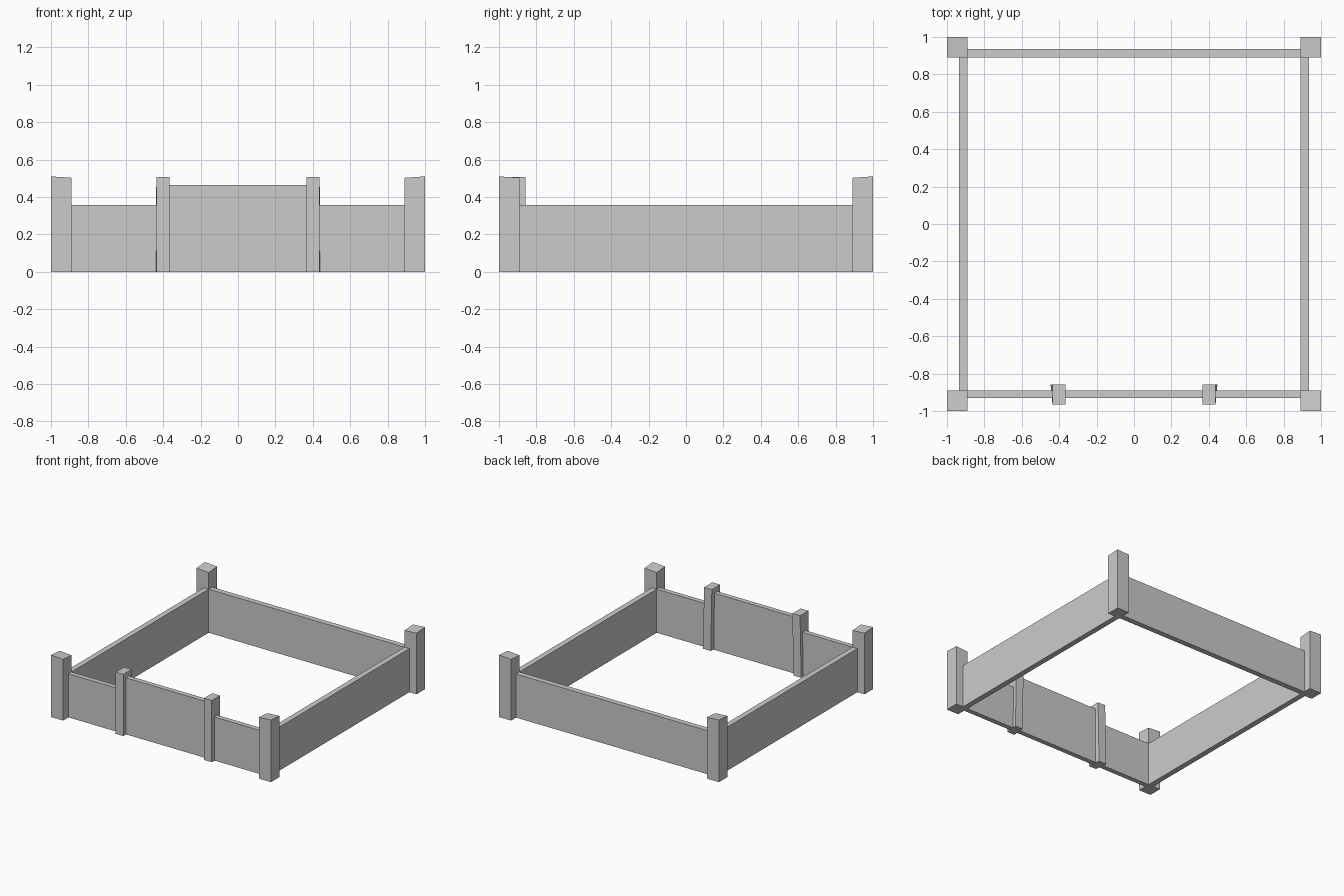
import bpy

if "Cube" in bpy.data.objects:
    bpy.data.objects.remove(bpy.data.objects["Cube"])


def block(name, x, y, z, edit=None):
    """Box from min/max ranges; edit may adjust each corner."""
    corners = [(x[i], y[j], z[k]) for k in (0, 1) for j in (0, 1) for i in (0, 1)]
    if edit:
        corners = [edit(*c) for c in corners]
    faces = [(0, 2, 3, 1), (4, 5, 7, 6), (0, 1, 5, 4),
             (2, 6, 7, 3), (0, 4, 6, 2), (1, 3, 7, 5)]
    mesh = bpy.data.meshes.new(name)
    mesh.from_pydata(corners, [], faces)
    obj = bpy.data.objects.new(name, mesh)
    bpy.context.collection.objects.link(obj)
    return obj


def span(side, inner, outer):
    return tuple(sorted((side * inner, side * outer)))


# Corner tops rise slightly towards the outer corner
def corner_slope(x, y, z):
    if z > 0:
        z = 0.495 + 0.0075 * ((abs(x) > 0.95) + (abs(y) > 0.95))
    return x, y, z


# Gate posts splay slightly outward at the back foot
def post_splay(x, y, z):
    if z == 0 and y > -0.9:
        x += 0.01 if x > 0 else -0.01
    return x, y, z


# Back wall, and gate panel in the front wall
block("back_wall", (-0.89, 0.89), (0.89, 0.935), (0, 0.358))
block("gate_panel", (-0.368, 0.368), (-0.93, -0.89), (0, 0.465))

for side, label in ((-1, "left"), (1, "right")):
    # Side wall and front wall section
    block(f"{label}_side_wall", span(side, 0.89, 0.935), (-0.89, 0.89), (0, 0.358))
    block(f"{label}_front_wall", span(side, 0.435, 0.89), (-0.93, -0.89), (0, 0.358))
    # Gate post
    block(f"{label}_gate_post", span(side, 0.366, 0.436), (-0.965, -0.858),
          (0, 0.507), post_splay)
    # Corner posts
    for end, where in ((-1, "front"), (1, "back")):
        block(f"{where}_{label}_corner_post", span(side, 0.89, 1.0),
              span(end, 0.89, 1.0), (0, 0.51), corner_slope)
